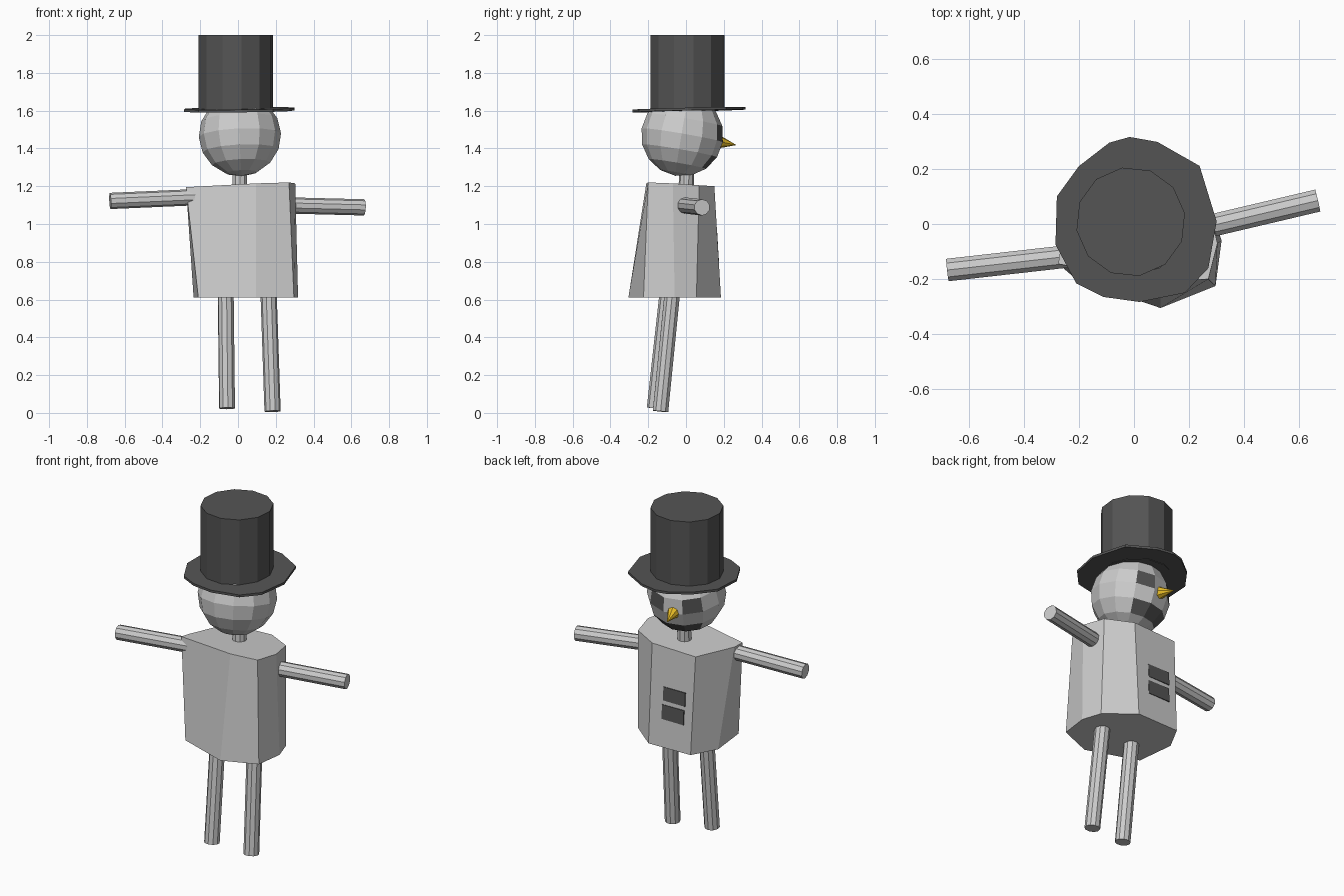
import bpy, bmesh
from math import radians, degrees, atan2, asin, cos, sin, pi
from mathutils import Vector, Matrix

if "Cube" in bpy.data.objects:
    bpy.data.objects.remove(bpy.data.objects["Cube"])


def material(name, color):
    m = bpy.data.materials.new(name)
    m.diffuse_color = (*color, 1)
    m.use_nodes = True
    m.node_tree.nodes["Principled BSDF"].inputs["Base Color"].default_value = m.diffuse_color
    return m


dark = material("dark_grey", (0.09, 0.09, 0.09))
gold = material("gold", (0.8, 0.5, 0.02))
grey = material("plain_grey", (0.8, 0.8, 0.8))


def finish(name, bm, *mats):
    bmesh.ops.recalc_face_normals(bm, faces=bm.faces)
    mesh = bpy.data.meshes.new(name)
    bm.to_mesh(mesh)
    bm.free()
    ob = bpy.data.objects.new(name, mesh)
    bpy.context.collection.objects.link(ob)
    for m in mats:
        mesh.materials.append(m)
    return ob


def loft(name, low, high, *mats):
    """Closed solid between two rings of 3D points."""
    bm = bmesh.new()
    a = [bm.verts.new(p) for p in low]
    b = [bm.verts.new(p) for p in high]
    n = len(a)
    for i in range(n):
        j = (i + 1) % n
        bm.faces.new((a[i], a[j], b[j], b[i]))
    bm.faces.new(a[::-1])
    bm.faces.new(b)
    return finish(name, bm, *mats)


def rod(name, start, end, r1, r2, sides, *mats):
    """Cylinder or cone running from start to end."""
    start, end = Vector(start), Vector(end)
    d = end - start
    bm = bmesh.new()
    rot = d.to_track_quat('Z', 'Y').to_matrix().to_4x4()
    bmesh.ops.create_cone(bm, cap_ends=True, segments=sides, radius1=r1, radius2=r2,
                          depth=d.length, matrix=Matrix.Translation((start + end) / 2) @ rot)
    return finish(name, bm, *mats)


# Coat body: uneven eight-sided taper
hem = [(.096, -.305), (.296, -.225), (.318, -.06), (.28, .055),
       (.12, .185), (-.155, .178), (-.235, .03), (-.21, -.20)]
shoulder = [(.096, -.21, 1.215), (.27, -.20, 1.22), (.303, -.07, 1.215), (.27, .07, 1.205),
            (.12, .15, 1.20), (-.165, .145, 1.19), (-.265, -.08, 1.19), (-.275, -.145, 1.195)]
loft("body", [(x, y, .61) for x, y in hem], shoulder)

# Buttons lying on the chest face
for i, (z0, z1, dx) in enumerate([(.885, .965, 0), (.775, .86, .005)]):
    def plate(out):
        return [(x + dx, .186 - (z - .61) * .06 + out, z)
                for x, z in [(.035, z0), (.035, z1), (-.11, z1), (-.11, z0)]]
    loft(f"button_{i + 1}", plate(-.02), plate(0), dark)

# Limbs and neck
rod("left_arm", (-.20, -.113, 1.143), (-.677, -.167, 1.122), .043, .043, 10)
rod("right_arm", (.20, -.025, 1.10), (.667, .085, 1.088), .043, .043, 10)
rod("left_leg", (-.065, -.098, .63), (-.058, -.165, .024), .043, .043, 10)
rod("right_leg", (.162, -.073, .63), (.183, -.135, .008), .043, .043, 10)
rod("neck", (.01, 0, 1.17), (.01, .005, 1.32), .04, .04, 10)

# Head: faceted sphere with dark faces for eyes and mouth
pose = (Matrix.Translation((.01, -.02, 1.47)) @ Matrix.Rotation(radians(14), 4, 'Z')
        @ Matrix.Rotation(radians(-10), 4, 'X'))
bm = bmesh.new()
bmesh.ops.create_uvsphere(bm, u_segments=12, v_segments=8, radius=.218,
                          matrix=Matrix.Rotation(radians(15), 4, 'Z'))
for f in bm.faces:
    c = f.calc_center_median()
    az = abs(degrees(atan2(c.x, c.y)))
    el = degrees(asin(c.z / c.length))
    eye = 15 < az < 45 and 0 < el < 22
    mouth = az < 45 and -45 < el < -22
    f.material_index = 1 if eye or mouth else 0
bm.transform(pose)
finish("head", bm, grey, dark)

# Nose
rod("nose", pose @ Vector((0, .19, 0)), pose @ Vector((0, .30, 0)), .04, 0, 8, gold)

# Hat crown
ring = [(-.012 + .199 * cos(a), .008 + .199 * sin(a))
        for a in (2 * pi * (i + .3) / 12 for i in range(12))]
loft("hat_crown", [(x, y, 1.6) for x, y in ring], [(x, y, 2.0) for x, y in ring], dark)

# Hat brim: thin, uneven, slightly tilted disc
rim = [(.30, .01), (.27, -.16), (.185, -.25), (.02, -.283), (-.11, -.265), (-.21, -.215),
       (-.285, -.075), (-.28, .10), (-.20, .21), (-.09, .295), (-.016, .316),
       (.085, .298), (.238, .211)]


def tilted(h):
    return [(x, y, h + .025 * y + .012 * x) for x, y in rim]


loft("hat_brim", tilted(1.598), tilted(1.612), dark)
